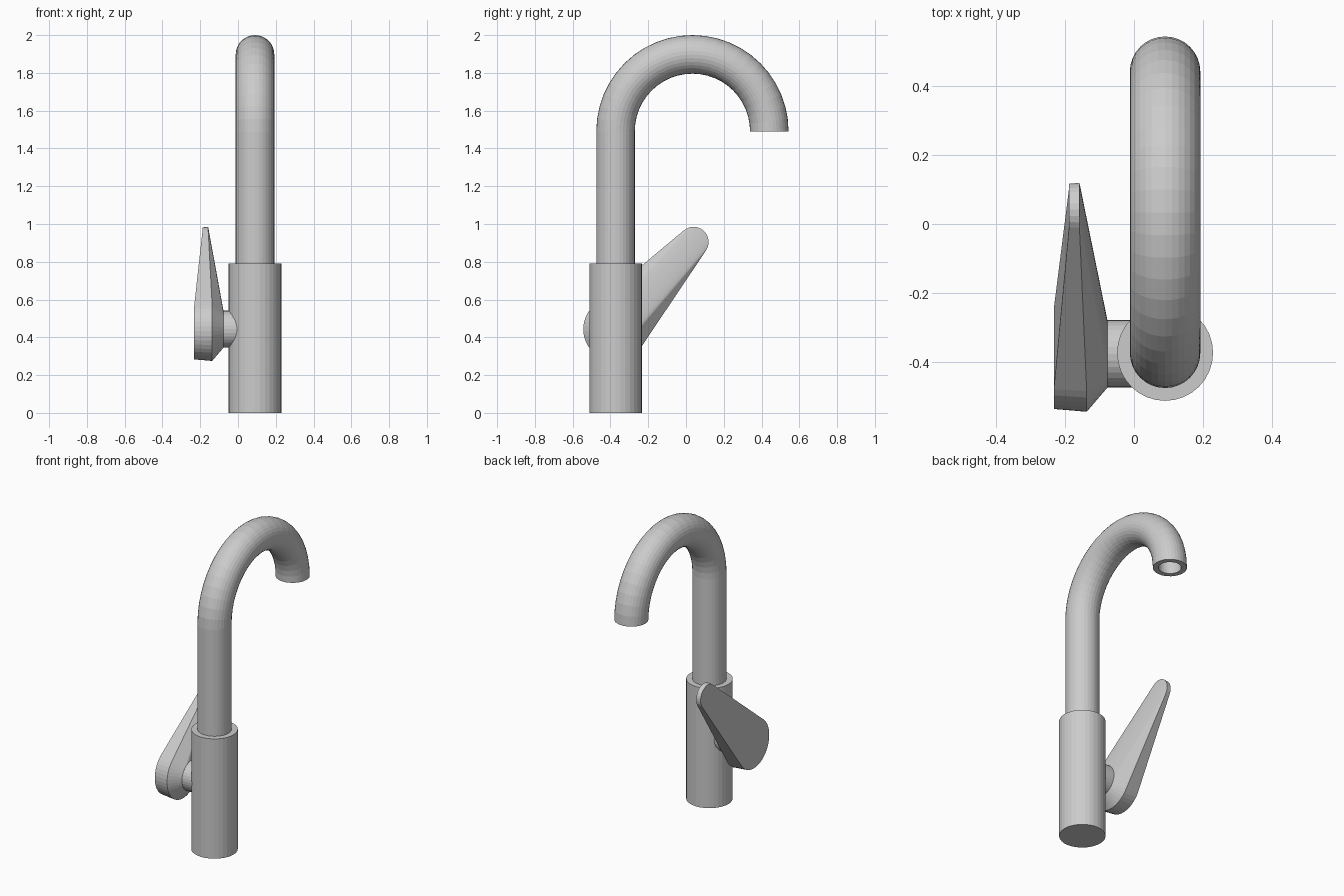
import bpy, bmesh
from math import sin, cos, pi, acos, atan2, hypot

if "Cube" in bpy.data.objects:
    bpy.data.objects.remove(bpy.data.objects["Cube"])

SIDES = 32
CX, CY = 0.09, -0.373          # axis of body and riser


def make_object(name, rings, start=None, end=None):
    """Loft closed rings; caps are lists of index lists (default one n-gon)."""
    bm = bmesh.new()
    loops = [[bm.verts.new(p) for p in ring] for ring in rings]
    n = len(rings[0])
    for a, b in zip(loops, loops[1:]):
        for i in range(n):
            j = (i + 1) % n
            bm.faces.new((a[i], a[j], b[j], b[i]))
    for loop, cap in ((loops[0], start), (loops[-1], end)):
        for ids in cap or [list(range(n))]:
            bm.faces.new([loop[i] for i in ids])
    bmesh.ops.recalc_face_normals(bm, faces=bm.faces)
    me = bpy.data.meshes.new(name)
    bm.to_mesh(me)
    bm.free()
    ob = bpy.data.objects.new(name, me)
    bpy.context.collection.objects.link(ob)
    return ob


def angles(n=SIDES):
    return [2 * pi * i / n for i in range(n)]


# body: upright cylinder
make_object("body", [[(CX + 0.139 * cos(t), CY + 0.139 * sin(t), z) for t in angles()]
                     for z in (0, 0.79)])

# spout: riser and half-circle bend, with a recessed outlet
BEND, BZ, R_OUT, R_IN = 0.407, 1.491, 0.102, 0.068
BY = CY + BEND


def bend_ring(a, r):
    """Tube section at bend angle a (pi = riser side, 0 = outlet)."""
    return [(CX + r * cos(t),
             BY + (BEND + r * sin(t)) * cos(a),
             BZ + (BEND + r * sin(t)) * sin(a)) for t in angles()]


STEPS = 24
riser = [(x, y, 0.75) for x, y, z in bend_ring(pi, R_OUT)]
outer = [bend_ring(pi * (1 - i / STEPS), R_OUT) for i in range(STEPS + 1)]
inner = [bend_ring(pi * i / STEPS, R_IN) for i in range(4)]
make_object("spout", [riser] + outer + inner)

# handle pivot: short sideways cylinder into the body
PY, PZ = -0.376, 0.443
make_object("handle_pivot", [[(x, PY + 0.098 * cos(t), PZ + 0.098 * sin(t)) for t in angles()]
                             for x in (-0.085, 0.05)])

# lever: teardrop outline tapering to the tip, lofted inward to the round hub
TY, TZ = 0.040, 0.905
DIR = atan2(TZ - PZ, TY - PY)
DIST = hypot(TZ - PZ, TY - PY)
NB, NT = 22, 12                # segments on the large and small ends


def teardrop(big, tip, x_big, x_tip, spread):
    ring = []
    for i in range(NT + 1):
        t = DIR - spread + 2 * spread * i / NT
        ring.append((x_tip, TY + tip * cos(t), TZ + tip * sin(t)))
    for i in range(NB + 1):
        t = DIR + spread + (2 * pi - 2 * spread) * i / NB
        ring.append((x_big, PY + big * cos(t), PZ + big * sin(t)))
    return ring


SPREAD = acos((0.168 - 0.08) / DIST)
face = teardrop(0.160, 0.077, -0.232, -0.188, SPREAD)
edge = teardrop(0.168, 0.080, -0.137, -0.158, SPREAD)
hub = [(-0.077, PY + 0.098 * cos(t), PZ + 0.098 * sin(t)) for t in
       [DIR - SPREAD + 2 * SPREAD * i / NT for i in range(NT + 1)]]
# hub arcs meet at the tangent angle, so nudge the second arc to keep points distinct
for i in range(NB + 1):
    f = (i + 0.15) / (NB + 0.3)
    t = DIR + SPREAD + (2 * pi - 2 * SPREAD) * f
    hub.append((-0.077, PY + 0.098 * cos(t), PZ + 0.098 * sin(t)))
last = NT + NB + 1
make_object("lever", [face, edge, hub],
            start=[list(range(NT + 1)), [0, NT, NT + 1, last], list(range(NT + 1, last + 1))])
